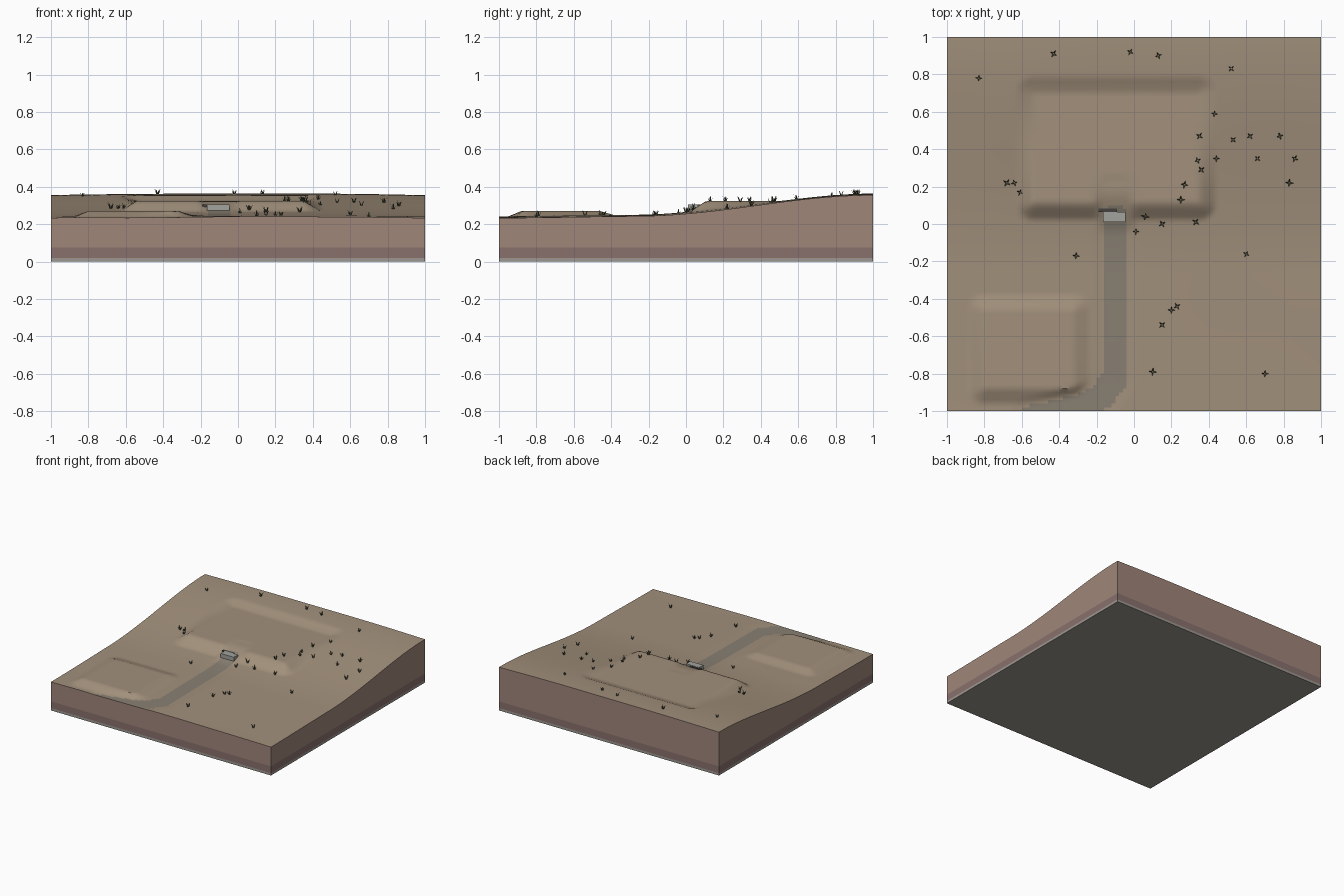
import bpy, bmesh, math, random
from mathutils import Vector

if "Cube" in bpy.data.objects:
    bpy.data.objects.remove(bpy.data.objects["Cube"])

random.seed(4)
N = 100


def material(name, rgb):
    m = bpy.data.materials.new(name)
    m.diffuse_color = (*rgb, 1)
    m.use_nodes = True
    m.node_tree.nodes["Principled BSDF"].inputs["Base Color"].default_value = m.diffuse_color
    return m


EARTH = material("dry_earth", (0.36, 0.28, 0.20))
TRACK = material("packed_track", (0.25, 0.215, 0.17))
SOIL = material("subsoil", (0.35, 0.24, 0.195))
CLAY = material("dark_clay", (0.25, 0.165, 0.155))
ROCK = material("bedrock", (0.34, 0.31, 0.28))
GRASS = material("dry_grass", (0.07, 0.085, 0.045))
STONE = material("step_stone", (0.36, 0.36, 0.34))
DARK = material("step_shadow", (0.06, 0.055, 0.05))


def smooth(a, b, t):
    t = min(max((t - a) / (b - a), 0), 1)
    return t * t * (3 - 2 * t)


def seg_dist(x, y, a, b):
    p, a, b = Vector((x, y)), Vector(a), Vector(b)
    d = b - a
    t = min(max((p - a).dot(d) / d.dot(d), 0), 1)
    return (p - a - d * t).length


PATH = [(-.10, .03), (-.10, -.82), (-.17, -.92), (-.28, -.98), (-.55, -1.04)]


def path_dist(x, y):
    return min(seg_dist(x, y, a, b) for a, b in zip(PATH, PATH[1:]))


def natural(x, y):
    z = 0.233 + 0.012 * smooth(-1.1, 0.1, y) + 0.111 * smooth(-.25, 1.0, y)
    z += 0.008 * (1 - x * x)
    return z + 0.0012 * math.sin(5 * x + 2 * y) * math.cos(4 * y - x)


def pad_mask(x, y, x0, x1, y0, y1, margin):
    dx = max(x0 - x, 0, x - x1)
    dy = max(y0 - y, 0, y - y1)
    return max(0, 1 - math.hypot(dx, dy) / margin)


def height(x, y):
    base = natural(x, y)
    z = base
    for rect, level in (((-.54, .35, .11, .70, .085), .325),
                        ((-.80, -.32, -.88, -.46, .08), .270)):
        k = pad_mask(x, y, *rect)
        z += (level - z) * k
    # track runs on natural ground, then ramps up into the upper pad
    d = path_dist(x, y)
    if y < .25:
        d = min(d, seg_dist(x, y, (-.10, 0), (-.10, .17)))
    k = 1 - smooth(.065, .12, d)
    target = base - .003 + max(0, .325 - base) * smooth(-.06, .2, y)
    return z + (target - z) * k


# ground block: height field with layered side walls
bm = bmesh.new()
grid = [[bm.verts.new((-1 + 2 * i / N, -1 + 2 * j / N,
                       height(-1 + 2 * i / N, -1 + 2 * j / N)))
         for i in range(N + 1)] for j in range(N + 1)]
for j in range(N):
    for i in range(N):
        f = bm.faces.new((grid[j][i], grid[j][i + 1],
                          grid[j + 1][i + 1], grid[j + 1][i]))
        c = f.calc_center_median()
        f.material_index = 1 if path_dist(c.x, c.y) < .07 else 0
        f.smooth = True
rim = ([grid[0][i] for i in range(N)] + [grid[j][N] for j in range(N)] +
       [grid[N][i] for i in range(N, 0, -1)] + [grid[j][0] for j in range(N, 0, -1)])
for level, mat in ((.075, 2), (.02, 3), (0, 4)):
    low = [bm.verts.new((v.co.x, v.co.y, level)) for v in rim]
    for i in range(len(rim)):
        k = (i + 1) % len(rim)
        bm.faces.new((rim[i], low[i], low[k], rim[k])).material_index = mat
    rim = low
bm.faces.new(rim[::-1]).material_index = 4
bm.normal_update()


def finish(bm, name, mats):
    me = bpy.data.meshes.new(name)
    bm.to_mesh(me)
    bm.free()
    for m in mats:
        me.materials.append(m)
    ob = bpy.data.objects.new(name, me)
    bpy.context.collection.objects.link(ob)
    return ob


ground = finish(bm, "ground_block", [EARTH, TRACK, SOIL, CLAY, ROCK])
bpy.context.view_layer.objects.active = ground
ground.select_set(True)
bpy.ops.object.shade_smooth_by_angle(angle=math.radians(35))


# entrance step and the dark sill behind it
def box(name, x0, x1, y0, y1, z0, z1, mat):
    bm = bmesh.new()
    bmesh.ops.create_cube(bm, size=1)
    for v in bm.verts:
        v.co = ((x0 + x1) / 2 + v.co.x * (x1 - x0), (y0 + y1) / 2 + v.co.y * (y1 - y0),
                (z0 + z1) / 2 + v.co.z * (z1 - z0))
    return finish(bm, name, [mat])


box("entrance_step", -.165, -.045, .01, .065, .255, .306, STONE)
box("step_sill", -.19, -.09, .065, .083, .26, .304, DARK)

# grass tufts: three leaning blades each
SPOTS = [(-.83, .78), (-.43, .91), (-.02, .92), (.13, .90), (.52, .83), (.43, .59),
         (.35, .47), (.62, .47), (.78, .47), (.44, .35), (.36, .29), (.34, .34),
         (.86, .35), (.83, .22), (-.68, .22), (-.61, .17), (-.64, .22), (-.31, -.17),
         (.60, -.16), (.15, -.54), (.20, -.46), (.23, -.44), (.10, -.79), (.70, -.80),
         (.01, -.04), (.15, .0), (.33, .01), (.06, .04), (.27, .21), (.25, .13),
         (.53, .45), (.66, .35)]
bm = bmesh.new()
for x, y in SPOTS:
    z = height(x, y) - .002
    turn, s = random.uniform(0, 6.28), random.uniform(.85, 1.15)
    for k in range(4):
        a = turn + k * math.tau / 4
        out = Vector((math.cos(a), math.sin(a), 0))
        side = Vector((-out.y, out.x, 0)) * .0045 * s
        root = Vector((x, y, z)) + out * .003
        mid = root + out * .008 * s + Vector((0, 0, .016 * s))
        tip = root + out * .017 * s + Vector((0, 0, random.uniform(.024, .032) * s))
        v = [bm.verts.new(p) for p in (root - side, root + side, mid + side * .7,
                                       tip, mid - side * .7, root + out * .004)]
        bm.faces.new((v[0], v[1], v[2], v[4]))
        bm.faces.new((v[4], v[2], v[3]))
        bm.faces.new((v[1], v[5], v[2]))
        bm.faces.new((v[5], v[0], v[4]))
        bm.faces.new((v[5], v[4], v[2]))
finish(bm, "grass_tufts", [GRASS])
